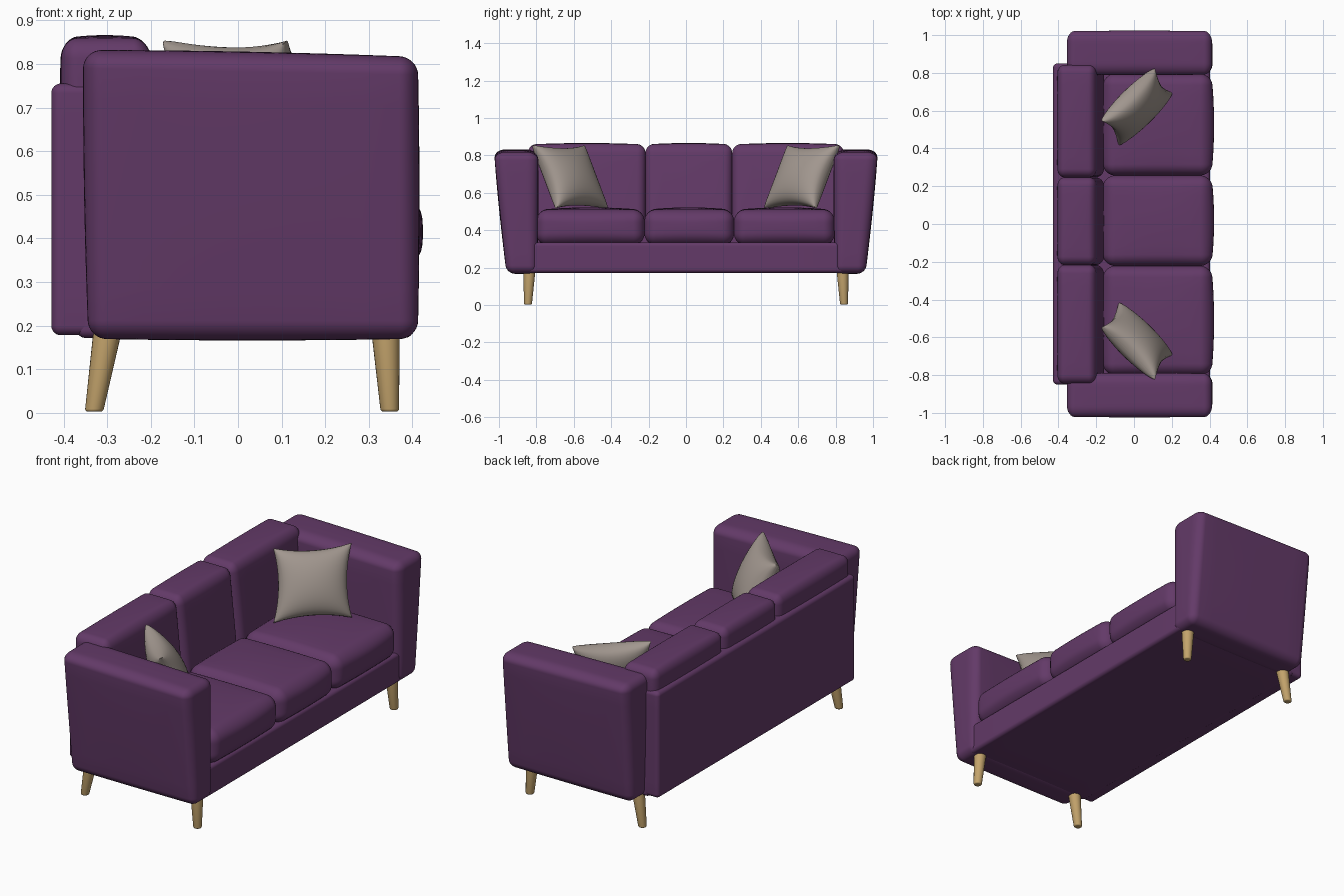
import bpy, bmesh, math
from mathutils import Vector

if "Cube" in bpy.data.objects:
    bpy.data.objects.remove(bpy.data.objects["Cube"])


def material(name, rgb):
    m = bpy.data.materials.new(name)
    m.diffuse_color = (*rgb, 1)
    m.use_nodes = True
    m.node_tree.nodes["Principled BSDF"].inputs["Base Color"].default_value = m.diffuse_color
    return m


PURPLE = material("purple fabric", (0.125, 0.042, 0.138))
GREY = material("warm grey fabric", (0.36, 0.31, 0.275))
WOOD = material("light wood", (0.55, 0.37, 0.15))


def finish(bm, name, mat, mirror=False):
    me = bpy.data.meshes.new(name)
    bm.to_mesh(me)
    bm.free()
    me.materials.append(mat)
    ob = bpy.data.objects.new(name, me)
    bpy.context.collection.objects.link(ob)
    if mirror:
        mod = ob.modifiers.new("mirror", 'MIRROR')
        mod.use_axis = (False, True, False)
        mod.use_mirror_merge = False
    bpy.ops.object.select_all(action='DESELECT')
    ob.select_set(True)
    bpy.context.view_layer.objects.active = ob
    bpy.ops.object.shade_smooth_by_angle(angle=math.radians(40))
    return ob


def soft_box(name, lo, hi, r, puff=(0, 0, 0), warp=None, mirror=False):
    """Rounded box, crowned by puff along each axis, then optionally warped."""
    bm = bmesh.new()
    bmesh.ops.create_cube(bm, size=2)
    bmesh.ops.subdivide_edges(bm, edges=bm.edges[:], cuts=15, use_grid_fill=True)
    lo, hi = Vector(lo), Vector(hi)
    mid, half = (lo + hi) / 2, (hi - lo) / 2
    for v in bm.verts:
        core, off = Vector(), Vector()
        for i in range(3):
            t = v.co[i]
            s = math.copysign(1, t)
            core[i] = s * min(abs(t) * 2, 1) * (half[i] - r)
            off[i] = s * math.tan(max(abs(t) * 2 - 1, 0) * math.pi / 4)
        p = core + off.normalized() * r
        n = [p[i] / half[i] for i in range(3)]
        for i in range(3):
            j, k = (i + 1) % 3, (i + 2) % 3
            p[i] += puff[i] * n[i] * (1 - n[j] ** 2) * (1 - n[k] ** 2)
        p += mid
        v.co = warp(p) if warp else p
    return finish(bm, name, mat=PURPLE, mirror=mirror)


# Base frame and rear panel
soft_box("base_frame", (-0.37, -0.85, 0.172), (0.402, 0.85, 0.335), 0.02)
soft_box("back_panel", (-0.428, -0.85, 0.178), (-0.30, 0.85, 0.755), 0.022)


# Arms: flare outward with height, top falls slightly to the front
def arm_warp(p):
    h = (p.z - 0.17) / 0.66
    outer = (p.y - 0.80) / 0.16
    y = p.y + h * (0.038 * outer - 0.030 * (1 - outer) + 0.028)
    x = p.x - 0.012 * h * (0.41 - p.x) / 0.76
    return Vector((x, y, p.z - 0.016 * h * (p.x + 0.35) / 0.76))


soft_box("arm", (-0.343, 0.795, 0.17), (0.412, 0.96, 0.832), 0.042,
         puff=(0.004, 0.004, 0.004), warp=arm_warp, mirror=True)


# Back cushions: front face leans backward
def back_warp(p):
    h = (p.z - 0.40) / 0.465
    f = (p.x + 0.405) / 0.25
    return Vector((p.x - 0.05 * h * f, p.y, p.z))


for i, (a, b) in enumerate([(-0.845, -0.217), (-0.217, 0.247), (0.247, 0.843)]):
    soft_box(f"back_cushion_{i + 1}", (-0.405, a, 0.40), (-0.155, b, 0.858), 0.045,
             puff=(0.006, 0, 0.008), warp=back_warp)

# Seat cushions
for i, (a, b) in enumerate([(-0.80, -0.222), (-0.222, 0.257), (0.257, 0.795)]):
    soft_box(f"seat_cushion_{i + 1}", (-0.16, a, 0.322), (0.41, b, 0.508), 0.06,
             puff=(0.014, 0, 0.014))

# Throw pillows: pinched squares leaning into the corners
centre = Vector((0.015, -0.62, 0.685))
u_axis = Vector((0.14, -0.137, 0))
v_axis = Vector((-0.045, -0.063, 0.167))
normal = u_axis.cross(v_axis).normalized()
bm = bmesh.new()
bmesh.ops.create_cube(bm, size=2)
bmesh.ops.subdivide_edges(bm, edges=bm.edges[:], cuts=19, use_grid_fill=True)
for v in bm.verts:
    u, w, t = v.co
    su, sw = math.sin(u * math.pi / 2), math.sin(w * math.pi / 2)
    bulge = 0.004 + 0.082 * (max(0, (1 - su * su) * (1 - sw * sw))) ** 0.42
    v.co = (centre + u_axis * su * (1 - 0.13 * (1 - sw * sw))
            + v_axis * sw * (1 - 0.13 * (1 - su * su)) + normal * t * bulge)
finish(bm, "throw_pillow", GREY, mirror=True)


# Tapered legs
def leg(name, bottom_x, top_x):
    bm = bmesh.new()
    bmesh.ops.create_cone(bm, cap_ends=True, segments=24, radius1=0.021,
                          radius2=0.033, depth=0.19)
    rim = [e for e in bm.edges if all(v.co.z < 0 for v in e.verts)]
    bmesh.ops.bevel(bm, geom=rim, offset=0.006, segments=3, affect='EDGES', profile=0.5)
    for v in bm.verts:
        h = (v.co.z + 0.095) / 0.19
        v.co += Vector((bottom_x + (top_x - bottom_x) * h, 0.845 - 0.008 * h, 0.098))
    finish(bm, name, WOOD, mirror=True)


leg("front_leg", 0.348, 0.338)
leg("back_leg", -0.33, -0.298)
